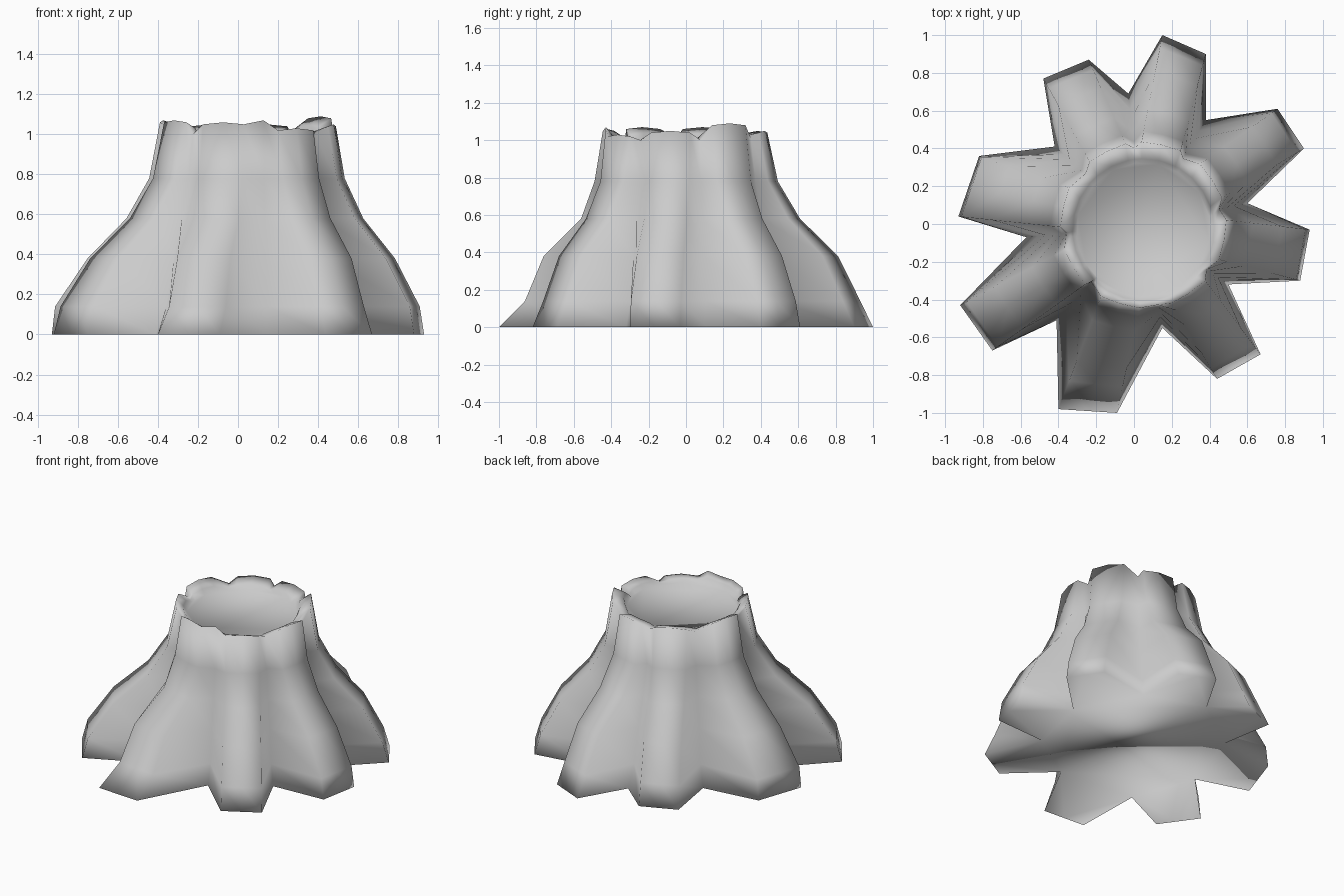
import bpy, bmesh
from math import sin, cos, atan2, radians

if "Cube" in bpy.data.objects:
    bpy.data.objects.remove(bpy.data.objects["Cube"])

# Ribs clockwise from the back: two foot corners, rim height, foot flare amount,
# then the valley that follows (foot x, y, top radius, top height)
RIBS = [
    ((0.15, 1.00), (0.38, 0.90), 1.04, 0.12, (0.38, 0.55), 0.41, 1.01),
    ((0.76, 0.61), (0.90, 0.40), 1.08, 0.08, (0.60, 0.11), 0.41, 1.00),
    ((0.93, -0.03), (0.88, -0.30), 1.04, 0.05, (0.50, -0.32), 0.41, 1.00),
    ((0.67, -0.69), (0.44, -0.82), 1.02, 0.14, (0.15, -0.55), 0.43, 1.07),
    ((-0.09, -1.00), (-0.40, -0.98), 1.05, 0.25, (-0.41, -0.51), 0.41, 1.00),
    ((-0.75, -0.67), (-0.92, -0.43), 1.06, 0.06, (-0.57, -0.07), 0.41, 1.01),
    ((-0.93, 0.04), (-0.82, 0.36), 1.06, 0.03, (-0.42, 0.41), 0.41, 1.01),
    ((-0.48, 0.77), (-0.24, 0.87), 1.04, 0.12, (-0.03, 0.69), 0.41, 1.01),
]
CX, CY = 0.05, -0.005
LEVELS = [0.0, 0.14, 0.38, 0.58, 0.78, 1.0]
VALLEY_T = [0.0, 0.28, 0.48, 0.70, 0.88, 1.0]


def polar(a, r, cx=CX, cy=CY):
    return cx + r * cos(a), cy + r * sin(a)


def angle(p):
    return atan2(p[1] - CY, p[0] - CX)


# Each column runs from the foot up to the rim, then over the lip into the hollow
columns = []


def add_column(foot, a, top_r, top_z, ts):
    top = polar(a, top_r)
    col = []
    for z, t in zip(LEVELS, ts):
        zz = top_z if z == 1.0 else z
        col.append((foot[0] + (top[0] - foot[0]) * t, foot[1] + (top[1] - foot[1]) * t, zz))
    col.append((*polar(a, 0.375, 0.05, -0.03), 1.0 + (top_z - 1.0) * 0.5))
    col.append((*polar(a, 0.355, 0.05, -0.03), 0.995))
    columns.append(col)


for c1, c2, rim, flare, valley, vr, vz in RIBS:
    foot_mid = ((c1[0] + c2[0]) / 2, (c1[1] + c2[1]) / 2)
    mid = angle(foot_mid)
    # Strongly flared front ribs hug the trunk earlier
    d = max(0.0, min(0.1, flare - 0.12))
    ts = [0.0, flare, 0.33 + d, 0.69 + d, 0.90 + d * 0.2, 1.0]
    add_column(c1, mid + radians(14), 0.44, rim, ts)
    add_column(foot_mid, mid, 0.435, rim + 0.01, ts)
    add_column(c2, mid - radians(14), 0.44, rim, ts)
    add_column(valley, angle(valley), vr, vz, VALLEY_T)

# Skin the columns
bm = bmesh.new()
grid = [[bm.verts.new(p) for p in col] for col in columns]
n = len(grid)
for i in range(n):
    a, b = grid[i], grid[(i + 1) % n]
    for k in range(len(a) - 1):
        bm.faces.new((a[k], a[k + 1], b[k + 1], b[k]))

# Flat underside and flat floor of the hollow
bm.faces.new([c[0] for c in grid])
bm.faces.new([c[-1] for c in grid])
bmesh.ops.recalc_face_normals(bm, faces=bm.faces)

# Smooth shading all over, as the bark flows softly from rib to rib
for f in bm.faces:
    f.smooth = True

mesh = bpy.data.meshes.new("ribbed_stump")
bm.to_mesh(mesh)
bm.free()
stump = bpy.data.objects.new("ribbed_stump", mesh)
bpy.context.collection.objects.link(stump)
